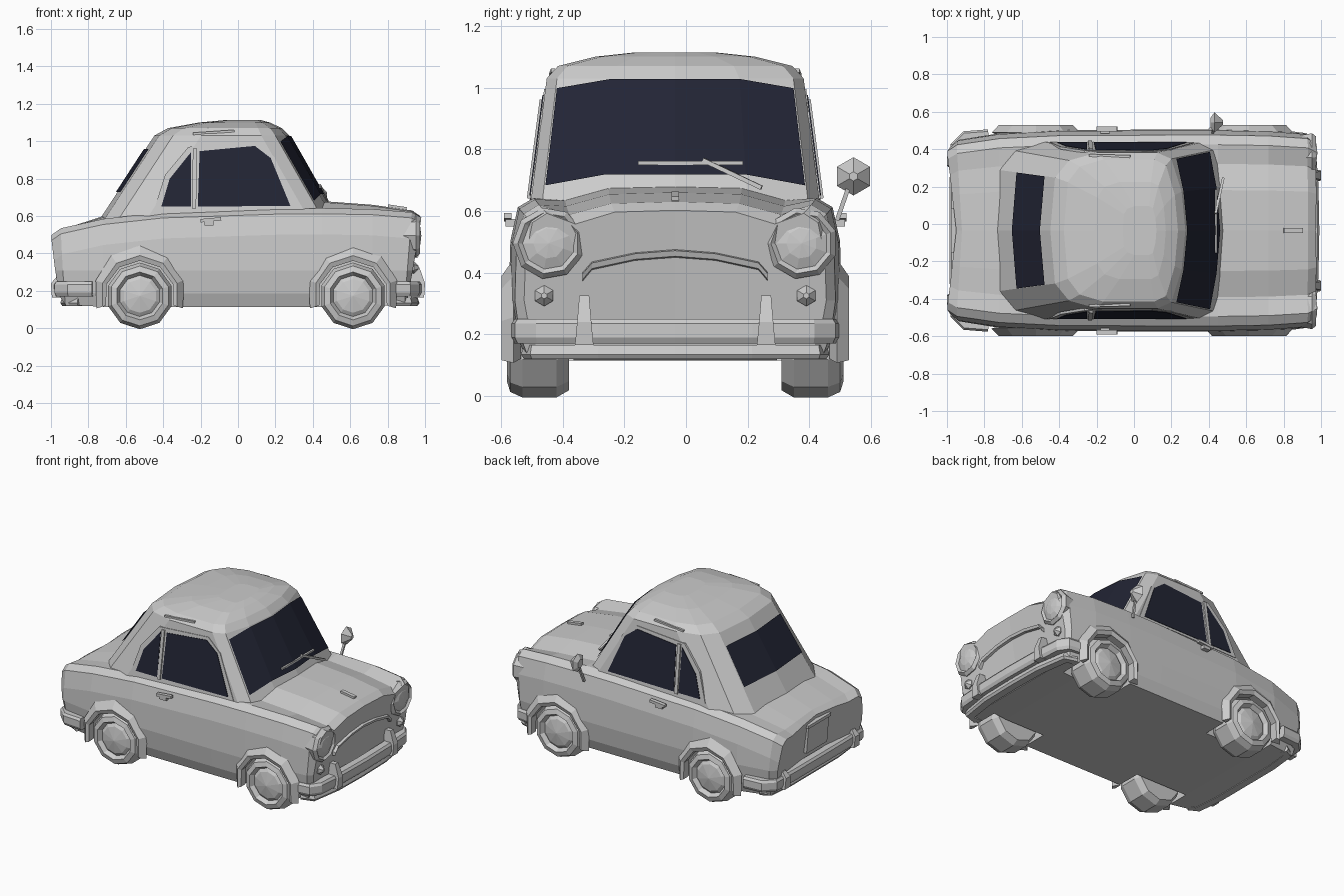
import bpy, bmesh, math
from mathutils import Vector

if "Cube" in bpy.data.objects:
    bpy.data.objects.remove(bpy.data.objects["Cube"])

YC = -0.035          # the car's centre line (the mirror sticks out on one side)
SIDES = ((1, "left"), (-1, "right"))

dark = bpy.data.materials.new("dark_glass")
dark.diffuse_color = (0.016, 0.018, 0.035, 1)
dark.use_nodes = True
dark.node_tree.nodes["Principled BSDF"].inputs["Base Color"].default_value = dark.diffuse_color


def skin(name, rings, closed=True, caps=True, mat=None):
    """Quads between successive rings of points, ends closed with fans."""
    bm = bmesh.new()
    vs = [[bm.verts.new(p) for p in r] for r in rings]
    n = len(vs[0])
    for a, b in zip(vs, vs[1:]):
        for i in range(n if closed else n - 1):
            j = (i + 1) % n
            bm.faces.new((a[i], a[j], b[j], b[i]))
    if caps:
        for r in (vs[0], vs[-1]):
            c = bm.verts.new((r[0].co + r[n // 2].co) / 2)
            for i in range(n):
                bm.faces.new((r[i], r[(i + 1) % n], c))
    bmesh.ops.recalc_face_normals(bm, faces=bm.faces)
    me = bpy.data.meshes.new(name)
    bm.to_mesh(me)
    bm.free()
    ob = bpy.data.objects.new(name, me)
    ob.location.y = YC
    bpy.context.collection.objects.link(ob)
    if mat:
        me.materials.append(mat)
    return ob


def lathe(name, c, profile, n, axis="x", s=1):
    """Turn (radius, depth) pairs about an axis through c."""
    rings = []
    for r, d in profile:
        ring = []
        for i in range(n):
            a = 2 * math.pi * (i + 0.5) / n
            u, w = r * math.cos(a), r * math.sin(a)
            ring.append((c[0] + s * d, c[1] + u, c[2] + w) if axis == "x"
                        else (c[0] + u, c[1] + s * d, c[2] + w))
        rings.append(ring)
    return skin(name, rings)


def bar(name, a, b, w, h=None):
    """Four-sided bar from a to b."""
    a, b, h = Vector(a), Vector(b), h or w
    d = (b - a).normalized()
    u = d.cross((0, 0, 1) if abs(d.z) < 0.8 else (1, 0, 0)).normalized()
    v = d.cross(u)
    return skin(name, [[p + u * x * w / 2 + v * y * h / 2
                        for x, y in ((-1, -1), (1, -1), (1, 1), (-1, 1))] for p in (a, b)])


def sweep(name, half_path, section):
    """Sweep an (outward, z) section along a plan path mirrored in y."""
    path = [Vector(p) for p in half_path] + [Vector((x, -y)) for x, y in half_path[-2::-1]]
    sign = 1 if path[0].x > 0 else -1
    rings = []
    for i, p in enumerate(path):
        t = path[min(i + 1, len(path) - 1)] - path[max(i - 1, 0)]
        nrm = Vector((-t.y, t.x)).normalized() * sign
        rings.append([(p.x + nrm.x * o, p.y + nrm.y * o, z) for o, z in section])
    return skin(name, rings)


# Lower body: x, half width, floor, shoulder z, centre z, slant, dish
def body_ring(x, hw, zb, zs, zc, k, dish):
    dip = 0.008 + 0.05 * max(0, x - 0.45)       # valley between bonnet and wing
    half = [(0, zb), (0.92, zb), (0.97, zb + 0.07), (1, 0.31), (0.99, zs - 0.14),
            (0.945, zs - 0.03), (0.85, zs), (0.66, zs - dip), (0.4, zc - 0.006), (0, zc)]
    pts = half + [(-y, z) for y, z in half[-2:0:-1]]
    return [(x + k * (z - zs) + dish * (1 - abs(y)), y * hw, z) for y, z in pts]


body = skin("body", [body_ring(*s) for s in (
    (-1.004, 0.45, 0.17, 0.50, 0.51, -0.14, 0.055),
    (-0.95, 0.485, 0.125, 0.535, 0.535, -0.06, 0.03),
    (-0.72, 0.52, 0.115, 0.585, 0.60, 0, 0),
    (-0.40, 0.537, 0.115, 0.62, 0.63, 0, 0),
    (0.20, 0.54, 0.115, 0.64, 0.66, 0, 0),
    (0.45, 0.54, 0.115, 0.642, 0.68, 0, 0),
    (0.72, 0.535, 0.115, 0.637, 0.66, 0, 0),
    (0.93, 0.52, 0.13, 0.62, 0.63, 0.08, 0),
    (0.982, 0.49, 0.16, 0.592, 0.602, 0.17, -0.012))])

# Wheels, wheel wells and flared arches
for s, side in SIDES:
    for x, end in ((0.615, "front"), (-0.525, "rear")):
        tag = f"{end}_{side}"
        c = (x, s * 0.445, 0.173)
        lathe("wheel_" + tag, c, [(0.12, -0.1), (0.155, -0.1), (0.178, -0.06), (0.178, 0.05),
              (0.16, 0.09), (0.128, 0.1), (0.11, 0.072), (0.09, 0.085), (0.002, 0.1)], 10, "y", s)
        cut = lathe("well_cutter_" + tag, (x, s * 0.33, 0.173), [(0.205, 0), (0.205, 0.4)], 12, "y", s)
        cut.hide_render = True
        cut.hide_set(True)
        m = body.modifiers.new("well_" + tag, "BOOLEAN")
        m.operation, m.solver, m.object = "DIFFERENCE", "EXACT", cut
        rings = []
        for i in range(7):
            a = math.radians(-16 + 212 * i / 6)
            grow = 0.03 * max(0, math.sin(a))
            rings.append([(x + (r + g * grow) * math.cos(a), s * y, 0.173 + (r + g * grow) * math.sin(a))
                          for r, y, g in ((0.19, 0.50, 0), (0.188, 0.553, 0), (0.207, 0.563, 0.3), (0.24, 0.525, 1))])
        skin("arch_" + tag, rings)


# Cabin: plan rings that lean inward with height
def side_y(z):
    return 0.475 - 0.13 * (z - 0.58)


def xf_at(z):
    return 0.44 - 0.57 * (z - 0.74)


def xr_at(z):
    return -0.645 + 0.652 * (z - 0.727)


def cabin_ring(z, xr, xf, hw):
    k = min(1, (xf - xr) / 0.72)
    half = [(xf, 0), (xf - 0.02 * k, 0.5), (xf - 0.075 * k, 0.92), (xf - 0.15 * k, 1),
            (xr + 0.25 * k, 1), (xr + 0.1 * k, 0.9), (xr + 0.025 * k, 0.68), (xr, 0)]
    return [(x, y * hw, z) for x, y in half + [(x, -y) for x, y in half[-2:0:-1]]]


def wall_ring(z):
    return cabin_ring(z, xr_at(z), xf_at(z), side_y(z))


skin("cabin", [wall_ring(0.57), wall_ring(1.03),
               cabin_ring(1.07, -0.375, 0.235, 0.38),
               cabin_ring(1.10, -0.21, 0.17, 0.26),
               cabin_ring(1.114, -0.06, 0.12, 0.13)])

# Windscreen and rear window lie just proud of the cabin wall
front = [[wall_ring(z)[i] for i in (2, 1, 0, -1, -2)] for z in (0.715, 1.025)]
for row, drop in zip(front, (0.035, 0.03)):
    for i in (0, 4):
        x, y, z = row[i]
        row[i] = (x + 0.57 * drop, y, z - drop)
skin("windscreen", [[(x + 0.007, y, z + 0.003) for x, y, z in r] for r in front], False, False, dark)
back = [[wall_ring(z)[i] for i in (6, 7, 8)] for z in (0.725, 0.955)]
skin("rear_window", [[(x - 0.007, y, z + 0.003) for x, y, z in r] for r in back], False, False, dark)


# Side windows and their frames
def panel(name, s, outline, inner, outer, mat=None):
    skin(name, [[(x, s * (side_y(z) + o), z) for x, z in outline] for o in (inner, outer)], mat=mat)


for s, side in SIDES:
    panel("window_frame_" + side, s, [(-0.45, 0.63), (-0.39, 0.82), (-0.265, 0.97), (0.10, 0.995),
                                      (0.195, 0.915), (0.32, 0.64)], -0.01, 0.004)
    panel("door_window_" + side, s, [(-0.215, 0.65), (-0.205, 0.947), (0.09, 0.975), (0.175, 0.91),
                                     (0.28, 0.655)], 0, 0.007, dark)
    panel("quarter_window_" + side, s, [(-0.41, 0.65), (-0.365, 0.80), (-0.25, 0.943),
                                        (-0.25, 0.65)], 0, 0.007, dark)
    bar("window_post_" + side, (-0.235, s * (side_y(0.64) + 0.003), 0.64),
        (-0.23, s * (side_y(0.96) + 0.003), 0.96), 0.022)
    bar("roof_gutter_" + side, (-0.24, s * 0.402, 1.04), (-0.02, s * 0.396, 1.055), 0.014, 0.012)

    # Door handle
    bar("door_handle_" + side, (-0.20, s * 0.543, 0.575), (-0.09, s * 0.543, 0.585), 0.025, 0.018)
    bar("handle_base_" + side, (-0.18, s * 0.535, 0.562), (-0.13, s * 0.535, 0.562), 0.03, 0.025)

    # Headlight with hood, and small indicator below it
    lathe("headlight_" + side, (0.952, s * 0.41, 0.495),
          [(0.095, -0.12), (0.117, 0.0), (0.1, 0.02), (0.085, 0.008), (0.05, 0.022), (0.002, 0.028)], 9)
    lathe("indicator_" + side, (0.94, s * 0.425, 0.325), [(0.028, -0.03), (0.034, 0.0), (0.01, 0.025)], 6)

    # Bumper guards
    for x, y, z1, end in ((0.965, 0.295, 0.325, "front"), (-0.965, 0.37, 0.275, "rear")):
        d = 1 if x > 0 else -1
        skin(f"bumper_guard_{end}_{side}",
             [[(x + d * a, s * (y + b * w), z) for a, b in ((-0.04, -1), (t, -1), (t, 1), (-0.04, 1))]
              for z, w, t in ((0.165, 0.03, 0.03), (0.24, 0.023, 0.035), (z1, 0.016, 0.005))])

# Bumpers wrap round the corners
section = [(-0.05, 0.17), (-0.005, 0.17), (0.006, 0.19), (0.006, 0.235), (-0.005, 0.25), (-0.05, 0.25)]
sweep("front_bumper", [(0.84, 0.525), (0.92, 0.515), (0.965, 0.45), (0.98, 0.25), (0.985, 0)], section)
sweep("rear_bumper", [(-0.78, 0.535), (-0.91, 0.525), (-0.975, 0.46), (-0.98, 0.25), (-0.98, 0)], section)
lip = [(-0.06, 0.12), (-0.01, 0.12), (0.0, 0.135), (-0.01, 0.165), (-0.06, 0.165)]
sweep("front_valance", [(0.84, 0.50), (0.93, 0.47), (0.965, 0.25), (0.97, 0)], lip)
sweep("rear_valance", [(-0.86, 0.48), (-0.93, 0.44), (-0.95, 0.25), (-0.95, 0)], lip)

# Curved nose lip
nose = [(-0.30, 0.39), (-0.27, 0.425), (-0.13, 0.455), (0, 0.465), (0.13, 0.455), (0.27, 0.425), (0.30, 0.39)]
skin("nose_lip", [[(0.93, y, z - 0.02), (0.962, y, z - 0.012), (0.968, y, z + 0.006), (0.93, y, z + 0.014)]
                  for y, z in nose])

# Bonnet trim, wipers, boot lid panel
bar("bonnet_trim", (0.80, 0, 0.645), (0.90, 0, 0.63), 0.025, 0.035)
bar("wiper_left", (0.438, -0.12, 0.755), (0.438, 0.22, 0.755), 0.012)
bar("wiper_right", (xf_at(0.765) + 0.01, 0.09, 0.765), (xf_at(0.675), 0.28, 0.675), 0.014)
bar("boot_plate", (-0.94, 0, 0.29), (-0.955, 0, 0.47), 0.22, 0.03)
bar("boot_plate_hood", (-0.96, -0.12, 0.475), (-0.96, 0.12, 0.475), 0.035, 0.02)

# Door mirror, left side only
bar("mirror_stem", (0.42, 0.525, 0.57), (0.435, 0.57, 0.70), 0.014)
lathe("mirror_head", (0.43, 0.578, 0.712), [(0.03, -0.02), (0.062, 0.0), (0.015, 0.045)], 6)
